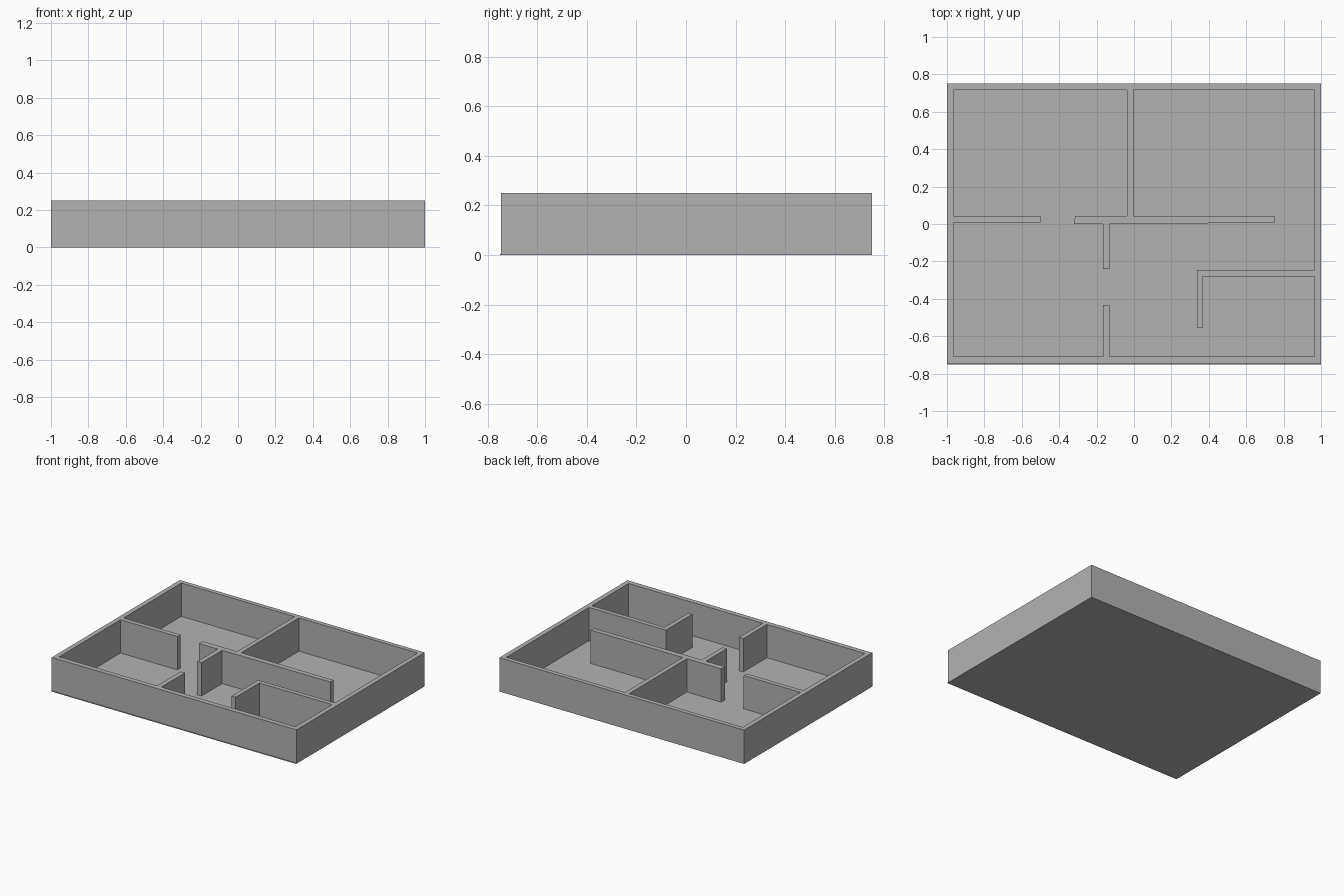
import bpy
import bmesh

cube = bpy.data.objects.get("Cube")
if cube:
    bpy.data.objects.remove(cube, do_unlink=True)

FLOOR, TOP = 0.004, 0.25

grey = bpy.data.materials.new("plain grey")
grey.use_nodes = True
grey.diffuse_color = (0.45, 0.45, 0.45, 1)
grey.node_tree.nodes["Principled BSDF"].inputs["Base Color"].default_value = grey.diffuse_color


def rect(x0, x1, y0, y1):
    return [(x0, y0), (x1, y0), (x1, y1), (x0, y1)]


def prism(name, outline, z0=FLOOR, z1=TOP, hole=None):
    """Extrude a plan outline upwards, with an optional matching hole."""
    bm = bmesh.new()
    n = len(outline)

    def loop(points, z):
        return [bm.verts.new((x, y, z)) for x, y in points]

    low, high = loop(outline, z0), loop(outline, z1)
    rings = [low, high]
    if hole:
        rings += [loop(hole, z1), loop(hole, z0), low]
    else:
        bm.faces.new(low)
        bm.faces.new(high)
    for a, b in zip(rings, rings[1:]):
        for i in range(n):
            j = (i + 1) % n
            bm.faces.new((a[i], a[j], b[j], b[i]))
    bmesh.ops.recalc_face_normals(bm, faces=bm.faces)
    mesh = bpy.data.meshes.new(name)
    bm.to_mesh(mesh)
    bm.free()
    mesh.materials.append(grey)
    obj = bpy.data.objects.new(name, mesh)
    bpy.context.collection.objects.link(obj)
    return obj


# Floor slab and the outer wall ring
prism("floor", rect(-1, 1, -0.75, 0.75), 0, FLOOR)
prism("outer_walls", rect(-1, 1, -0.745, 0.75),
      hole=rect(-0.965, 0.965, -0.708, 0.717))

# Straight partitions
prism("right_partition", rect(-0.965, -0.5, 0.008, 0.043))
prism("back_partition", rect(-0.038, -0.004, 0.043, 0.717))
prism("hall_stub", rect(-0.165, -0.13, -0.24, 0.001))
prism("front_stub", rect(-0.165, -0.13, -0.708, -0.433))

# Long middle wall, slightly out of square
prism("middle_partition",
      [(-0.32, 0), (0.75, 0.006), (0.75, 0.042), (-0.315, 0.044)])

# L-shaped wall around the small corner room
prism("corner_room_wall",
      [(0.337, -0.556), (0.37, -0.556), (0.37, -0.28),
       (0.965, -0.28), (0.965, -0.246), (0.337, -0.246)])
